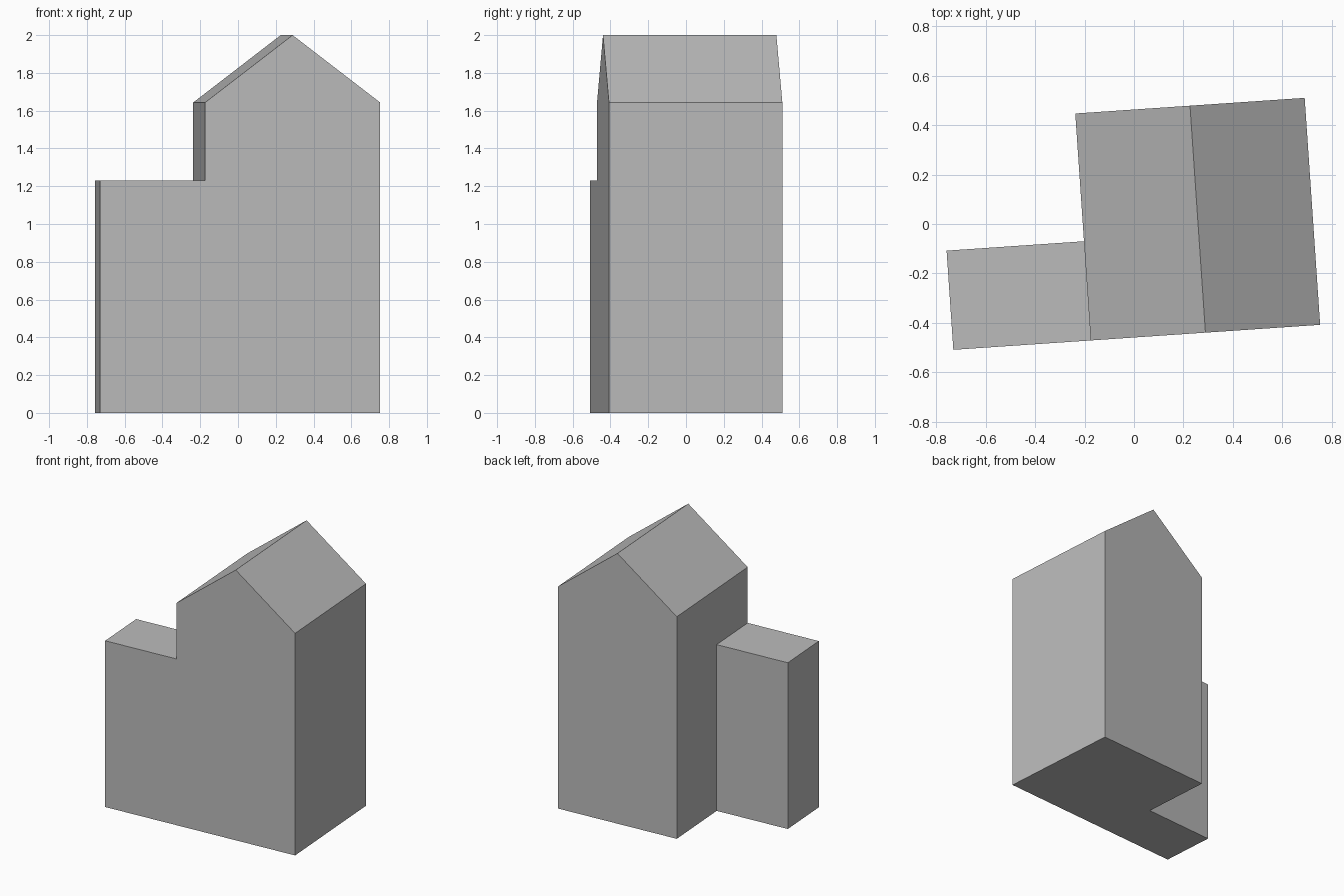
import bpy
import bmesh
from mathutils import Matrix

cube = bpy.data.objects.get("Cube")
if cube:
    bpy.data.objects.remove(cube, do_unlink=True)

# Single plain grey for the whole building
grey = bpy.data.materials.new("plain grey")
grey.use_nodes = True
colour = (0.5, 0.5, 0.5, 1)
grey.diffuse_color = colour
grey.node_tree.nodes["Principled BSDF"].inputs["Base Color"].default_value = colour

# The plan is turned slightly; its origin is where the front walls meet
PLACE = Matrix.Translation((-0.175, -0.471, 0)) @ Matrix.Rotation(0.068, 4, "Z")


def prism(name, profile, depth):
    """Extrude an (x, z) front outline backwards by depth."""
    bm = bmesh.new()
    front = bm.faces.new([bm.verts.new((x, 0, z)) for x, z in profile])
    back = bmesh.ops.extrude_face_region(bm, geom=[front], use_keep_orig=True)
    moved = [v for v in back["geom"] if isinstance(v, bmesh.types.BMVert)]
    bmesh.ops.translate(bm, verts=moved, vec=(0, depth, 0))
    bmesh.ops.recalc_face_normals(bm, faces=bm.faces)
    mesh = bpy.data.meshes.new(name)
    bm.to_mesh(mesh)
    bm.free()
    mesh.materials.append(grey)
    obj = bpy.data.objects.new(name, mesh)
    obj.matrix_world = PLACE
    bpy.context.collection.objects.link(obj)
    return obj


# Main house with a gabled roof, ridge running front to back
width, eaves, ridge = 0.93, 1.643, 2.0
prism("gabled_house",
      [(0, 0), (width, 0), (width, eaves), (width / 2, ridge), (0, eaves)], 0.92)

# Flat-roofed annex, flush with the front wall
length, height = 0.557, 1.23
prism("flat_roof_annex",
      [(-length, 0), (0, 0), (0, height), (-length, height)], 0.402)
